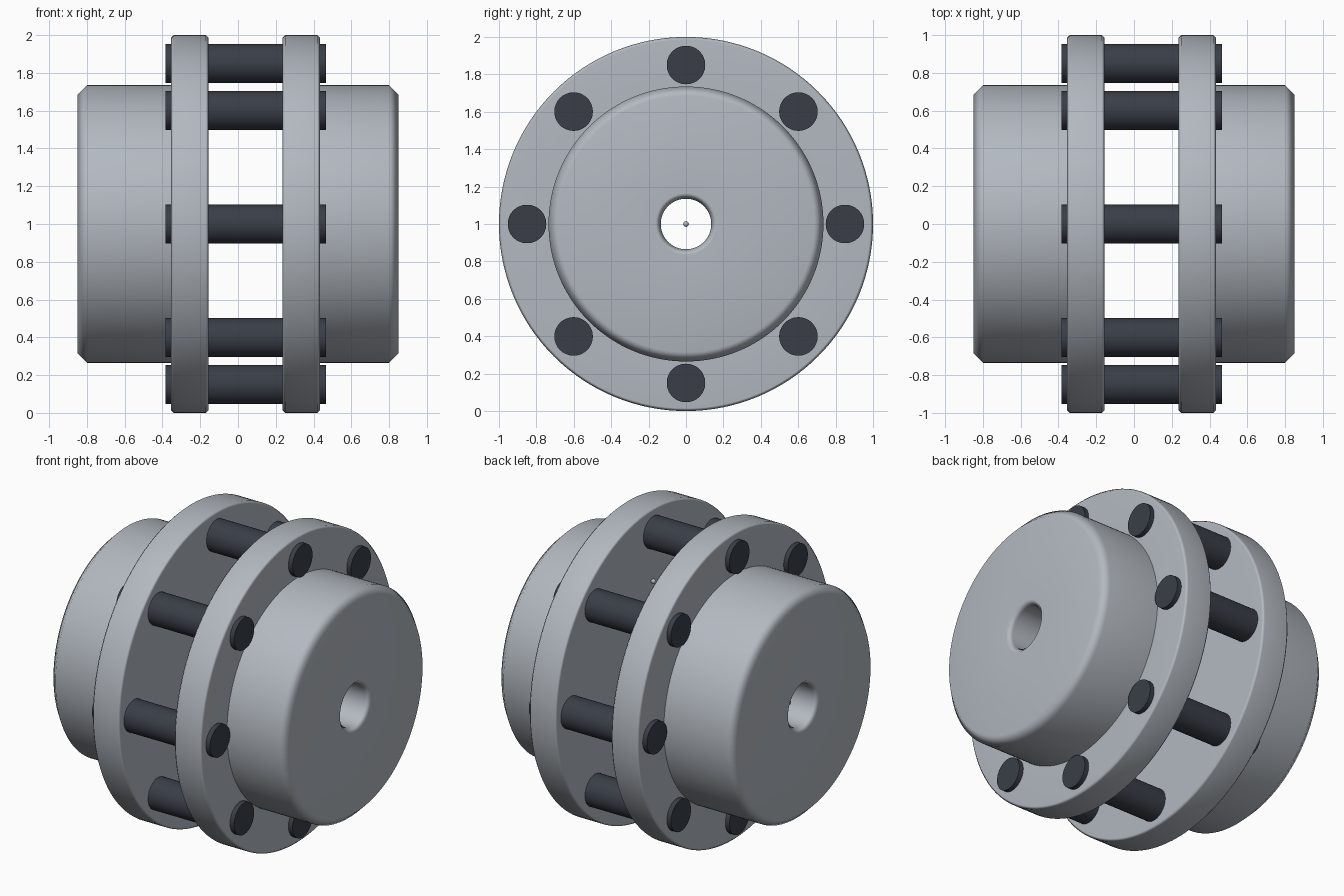
import bpy, bmesh, math
from mathutils import Matrix, Vector

if "Cube" in bpy.data.objects:
    bpy.data.objects.remove(bpy.data.objects["Cube"])


def material(name, rgb):
    m = bpy.data.materials.new(name)
    m.diffuse_color = (*rgb, 1)
    m.use_nodes = True
    m.node_tree.nodes["Principled BSDF"].inputs["Base Color"].default_value = m.diffuse_color
    return m


steel = material("light steel", (0.45, 0.485, 0.53))
dark = material("dark rubber", (0.041, 0.048, 0.062))


def finish(name, bm, mat, angle):
    bmesh.ops.recalc_face_normals(bm, faces=bm.faces)
    me = bpy.data.meshes.new(name)
    bm.to_mesh(me)
    bm.free()
    me.materials.append(mat)
    ob = bpy.data.objects.new(name, me)
    bpy.context.collection.objects.link(ob)
    bpy.ops.object.select_all(action='DESELECT')
    ob.select_set(True)
    bpy.context.view_layer.objects.active = ob
    bpy.ops.object.shade_smooth_by_angle(angle=math.radians(angle))
    return ob


def lathe(name, profile, mat, steps, angle=50):
    """Revolve a closed (x, radius) profile around the x axis at z = 1."""
    bm = bmesh.new()
    rings = []
    for i in range(steps):
        a = 2 * math.pi * i / steps
        rings.append([bm.verts.new((x, r * math.sin(a), 1 + r * math.cos(a)))
                      for x, r in profile])
    n = len(profile)
    for i in range(steps):
        p, q = rings[i], rings[(i + 1) % steps]
        for j in range(n):
            k = (j + 1) % n
            bm.faces.new((p[j], p[k], q[k], q[j]))
    ob = finish(name, bm, mat, angle)
    wn = ob.modifiers.new("flat faces", 'WEIGHTED_NORMAL')
    wn.keep_sharp = True
    return ob


def hub(name, inner, outer, end):
    """Flange from inner to outer, then a chamfered boss out to end, with a bore."""
    s = 1 if end > 0 else -1
    b, c = 0.015 * s, 0.05 * s
    profile = [(inner, 0.135), (inner, 0.985), (inner + b, 1.0),
               (outer - b, 1.0), (outer, 0.985), (outer, 0.735),
               (end - c, 0.735), (end, 0.685),
               (end, 0.165), (end - 0.03 * s, 0.135)]
    return lathe(name, profile, steel, 128)


hub("left_hub", -0.155, -0.355, -0.85)
hub("right_hub", 0.235, 0.435, 0.85)

# Ring of eight pins through both flanges
bm = bmesh.new()
for i in range(8):
    a = i * math.pi / 4
    centre = Vector((0.04, 0.85 * math.sin(a), 1 + 0.85 * math.cos(a)))
    bmesh.ops.create_cone(bm, cap_ends=True, segments=48, radius1=0.103,
                          radius2=0.103, depth=0.85,
                          matrix=Matrix.Translation(centre) @ Matrix.Rotation(math.pi / 2, 4, 'Y'))
finish("coupling_pins", bm, dark, 40)

# Tiny locating beads: one in the left bore, one at the right flange
bm = bmesh.new()
for p in ((-0.74, 0, 1), (0.22, 0.02, 1.54)):
    bmesh.ops.create_uvsphere(bm, u_segments=16, v_segments=8, radius=0.015,
                              matrix=Matrix.Translation(p))
finish("locating_beads", bm, steel, 60)
